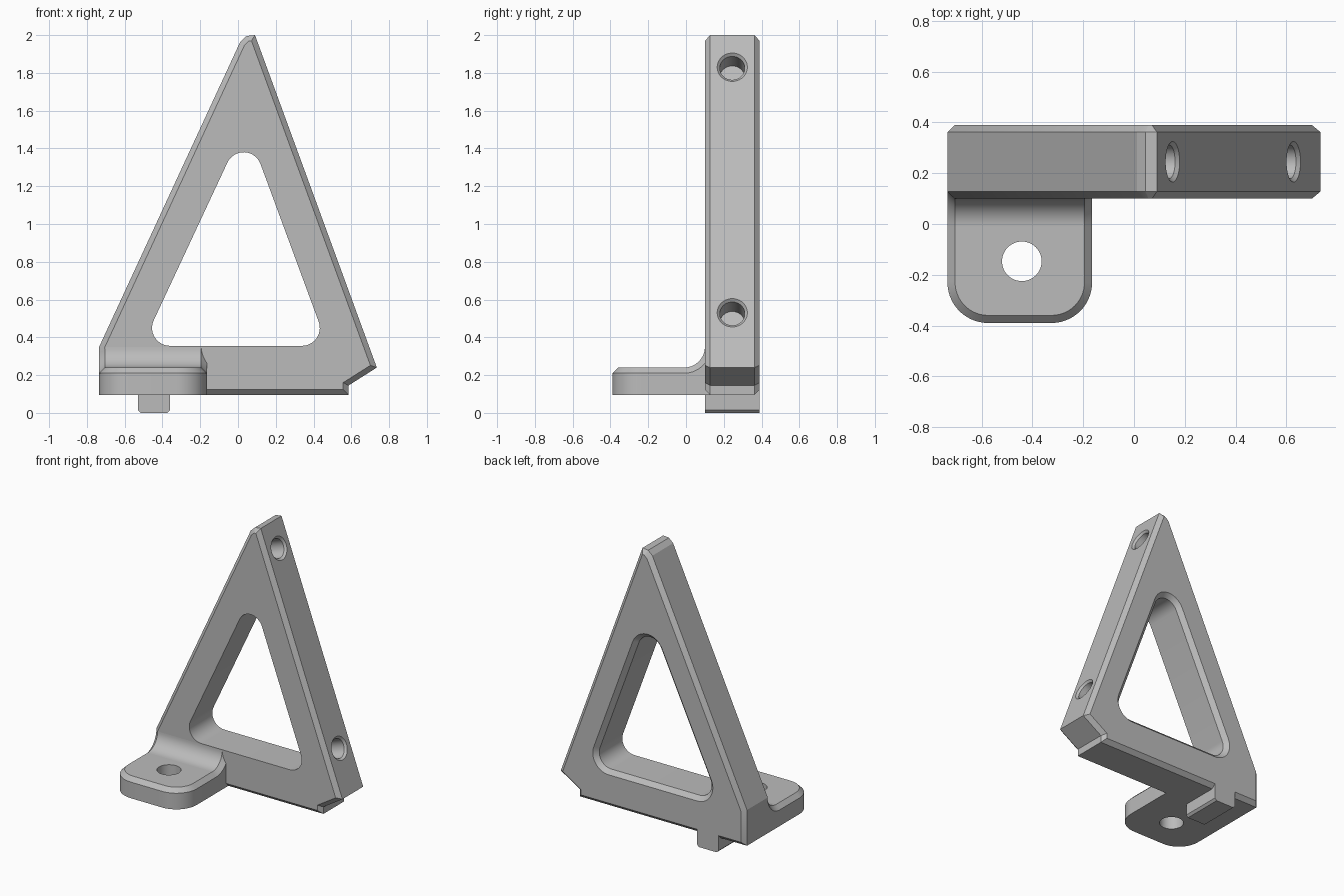
import bpy
import bmesh
from math import cos, sin, pi, atan2
from mathutils import Vector, Matrix

if "Cube" in bpy.data.objects:
    bpy.data.objects.remove(bpy.data.objects["Cube"], do_unlink=True)

grey = bpy.data.materials.new("light_grey")
grey.use_nodes = True
grey.diffuse_color = (0.5, 0.5, 0.5, 1)
grey.node_tree.nodes["Principled BSDF"].inputs["Base Color"].default_value = (0.5, 0.5, 0.5, 1)

CHAMFER = 0.028
FRONT, BACK = 0.10, 0.39


def loft(name, rings):
    """Closed solid through a stack of equal-length rings."""
    bm = bmesh.new()
    loops = [[bm.verts.new(p) for p in ring] for ring in rings]
    n = len(loops[0])
    for a, b in zip(loops, loops[1:]):
        for i in range(n):
            bm.faces.new((a[i], a[(i + 1) % n], b[(i + 1) % n], b[i]))
    bm.faces.new(loops[0][::-1])
    bm.faces.new(loops[-1])
    bmesh.ops.recalc_face_normals(bm, faces=bm.faces)
    mesh = bpy.data.meshes.new(name)
    bm.to_mesh(mesh)
    bm.free()
    mesh.materials.append(grey)
    ob = bpy.data.objects.new(name, mesh)
    bpy.context.collection.objects.link(ob)
    return ob


def inset(points, d):
    """Mitred inward offset of a counter-clockwise outline."""
    pts = [Vector(p) for p in points]
    out = []
    for i, p in enumerate(pts):
        e1 = (p - pts[i - 1]).normalized()
        e2 = (pts[(i + 1) % len(pts)] - p).normalized()
        n1, n2 = Vector((-e1.y, e1.x)), Vector((-e2.y, e2.x))
        out.append(p + (n1 + n2) * d / (1 + n1.dot(n2)))
    return out


def arc(cx, cy, r, a0, a1, steps=14):
    return [(cx + r * cos(a0 + (a1 - a0) * i / steps),
             cy + r * sin(a0 + (a1 - a0) * i / steps)) for i in range(steps + 1)]


def in_xz(points, y):
    return [(p[0], y, p[1]) for p in points]


def revolve_cutter(name, sections, matrix):
    """Round cutter from (radius, height) sections along its local z."""
    ob = loft(name, [[(x, y, h) for x, y in arc(0, 0, r, 0, 2 * pi, 48)[:-1]]
                     for r, h in sections])
    ob.data.transform(matrix)
    return ob


def cut(target, cutters):
    for c in cutters:
        mod = target.modifiers.new("cut", "BOOLEAN")
        mod.operation, mod.solver, mod.object = "DIFFERENCE", "EXACT", c
    bpy.context.view_layer.update()
    graph = bpy.context.evaluated_depsgraph_get()
    mesh = bpy.data.meshes.new_from_object(target.evaluated_get(graph))
    target.modifiers.clear()
    target.data = mesh
    for c in cutters:
        bpy.data.objects.remove(c, do_unlink=True)


# Triangular frame with chamfered front and back edges
outline = [(-0.735, 0.095), (0.585, 0.095), (0.585, 0.145), (0.735, 0.24),
           (0.09, 2.0), (0.045, 1.995), (0.012, 1.965), (-0.735, 0.35)]
small = inset(outline, CHAMFER)
frame = loft("triangle_frame", [
    in_xz(small, FRONT), in_xz(outline, FRONT + CHAMFER),
    in_xz(outline, BACK - CHAMFER), in_xz(small, BACK)])

# Rounded triangular window, bevelled on the back only
centres = [Vector(c) for c in ((-0.36, 0.45), (0.338, 0.45), (0.03, 1.285))]


def window(r):
    pts = []
    for i, c in enumerate(centres):
        d1, d2 = c - centres[i - 1], centres[(i + 1) % 3] - c
        a0 = atan2(d1.y, d1.x) - pi / 2
        a1 = atan2(d2.y, d2.x) - pi / 2
        pts += arc(c.x, c.y, r, a0, a1 + (2 * pi if a1 < a0 else 0))
    return pts


window_cutter = loft("window_cutter", [
    in_xz(window(0.095), 0), in_xz(window(0.095), BACK - 0.03),
    in_xz(window(0.145), BACK + 0.02)])

# Two blind holes square to the sloping right face
top, low = Vector(outline[4]), Vector(outline[3])
slope = (top - low).normalized()
normal = Vector((slope.y, 0, -slope.x))
cutters = [window_cutter]
for z in (0.53, 1.83):
    p = low + (top - low) * (z - low.y) / (top.y - low.y)
    spin = normal.to_track_quat("Z", "Y").to_matrix().to_4x4()
    place = Matrix.Translation((p.x, 0.245, p.y)) @ spin
    cutters.append(revolve_cutter("bolt_hole_cutter", [
        (0.066, -0.16), (0.066, -0.014), (0.1, 0.02)], place))
cut(frame, cutters)

# Foot plate with rounded front corners and a chamfered top
LEFT, RIGHT, NOSE, TOP, INSIDE = -0.735, -0.165, -0.39, 0.24, 0.2
EDGE, R = 0.03, 0.16


def foot_ring(d, z):
    a = arc(LEFT + R, NOSE + R, R - d, pi, 1.5 * pi)
    b = arc(RIGHT - R, NOSE + R, R - d, 1.5 * pi, 2 * pi)
    pts = [(LEFT + d, INSIDE)] + a + b + [(RIGHT - d, INSIDE)]
    return [(x, y, z) for x, y in pts]


foot = loft("foot_plate", [foot_ring(0, 0.095), foot_ring(0, TOP - EDGE), foot_ring(EDGE, TOP)])
cut(foot, [revolve_cutter("foot_hole_cutter", [(0.078, -0.1), (0.078, 0.5)],
                          Matrix.Translation((-0.442, -0.147, 0)))])


# Concave fillet blending the foot into the frame, with chamfered sides
def fillet_ring(x, r):
    pts = arc(-0.01, 0.35, r, 1.5 * pi, 2 * pi)
    pts += [(INSIDE, 0.35), (INSIDE, 0.15), (-0.01, 0.15)]
    return [(x, y, z) for y, z in pts]


fillet = loft("foot_fillet", [
    fillet_ring(LEFT, 0.11 + EDGE), fillet_ring(LEFT + EDGE, 0.11),
    fillet_ring(RIGHT - EDGE, 0.11), fillet_ring(RIGHT, 0.11 + EDGE)])

# Locating tab under the frame
tab_outline = [(-0.53, 0.015), (-0.515, 0), (-0.375, 0), (-0.36, 0.015),
               (-0.36, 0.14), (-0.53, 0.14)]
tab = loft("locating_tab", [in_xz(tab_outline, FRONT), in_xz(tab_outline, BACK)])

# Smooth the round surfaces, keep the edges sharp
bpy.ops.object.select_all(action="DESELECT")
for ob in (frame, foot, fillet, tab):
    ob.select_set(True)
bpy.context.view_layer.objects.active = frame
bpy.ops.object.shade_smooth_by_angle(angle=0.35)
